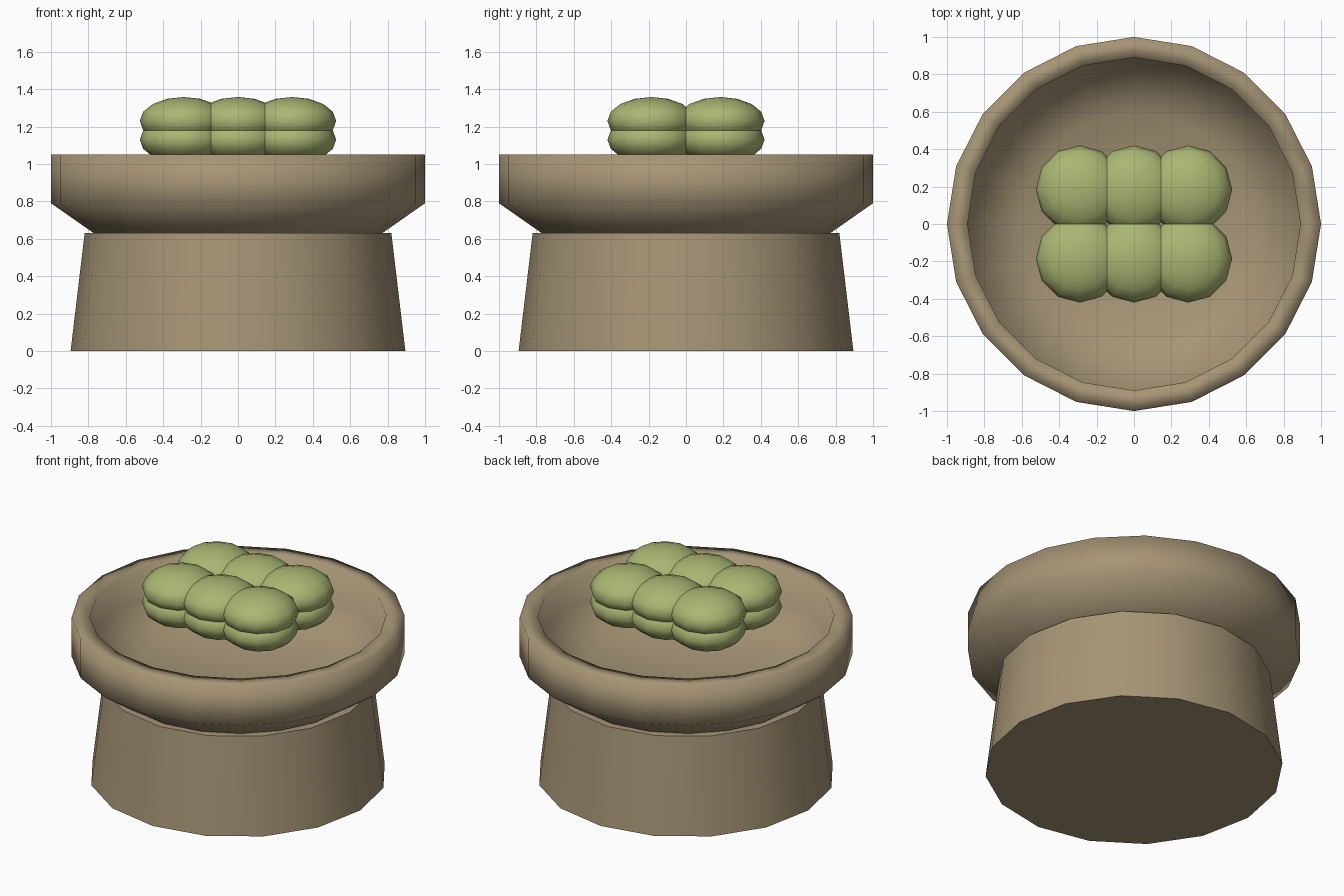
import bpy, bmesh, math
from mathutils import Matrix, Vector

cube = bpy.data.objects.get("Cube")
if cube:
    bpy.data.objects.remove(cube, do_unlink=True)


def make_material(name, rgb):
    mat = bpy.data.materials.new(name)
    mat.use_nodes = True
    mat.diffuse_color = (*rgb, 1)
    bsdf = next(n for n in mat.node_tree.nodes if n.type == 'BSDF_PRINCIPLED')
    bsdf.inputs["Base Color"].default_value = (*rgb, 1)
    return mat


def finish(name, bm, mat, angle=180):
    """Turn a bmesh into a smooth object, sharp above the given angle."""
    bmesh.ops.recalc_face_normals(bm, faces=bm.faces[:])
    for face in bm.faces:
        face.smooth = True
    for edge in bm.edges:
        if len(edge.link_faces) == 2:
            edge.smooth = edge.calc_face_angle() <= math.radians(angle)
    mesh = bpy.data.meshes.new(name)
    bm.to_mesh(mesh)
    bm.free()
    mesh.materials.append(mat)
    obj = bpy.data.objects.new(name, mesh)
    bpy.context.collection.objects.link(obj)
    return obj


def lathe(name, profile, sides, mat, angle=180):
    """Spin an (r, z) profile around the z axis."""
    bm = bmesh.new()
    verts = [bm.verts.new((r, 0, z)) for r, z in profile]
    edges = [bm.edges.new(pair) for pair in zip(verts, verts[1:])]
    bmesh.ops.spin(bm, geom=verts + edges, cent=(0, 0, 0), axis=(0, 0, 1),
                   angle=math.tau, steps=sides, use_merge=True)
    bmesh.ops.remove_doubles(bm, verts=bm.verts[:], dist=0.0005)
    return finish(name, bm, mat, angle)


clay = make_material("tan clay", (0.38, 0.30, 0.18))
leaf = make_material("leaf green", (0.40, 0.47, 0.17))

# Tapered pedestal with flat ends
lathe("pedestal", [(0, 0), (0.895, 0), (0.82, 0.63), (0, 0.63)], 16, clay, 30)

# Shallow bowl with a flat rim and a hollow inside
lathe("bowl", [(0, 0.58), (0.7, 0.58), (1, 0.79), (1, 1.05),
               (0.89, 1.05), (0.89, 0.85), (0.6, 0.69), (0, 0.67)], 20, clay)

# Two layers of plump mounds, three by two
for layer, z in (("lower", 1.13), ("upper", 1.23)):
    bm = bmesh.new()
    for x in (-0.29, 0, 0.29):
        for y in (-0.185, 0.185):
            place = Matrix.Translation((x, y, z)) @ Matrix.Diagonal((0.235, 0.235, 0.128, 1))
            bmesh.ops.create_uvsphere(bm, u_segments=12, v_segments=8, radius=1, matrix=place)
    finish(layer + "_plant_mounds", bm, leaf)
